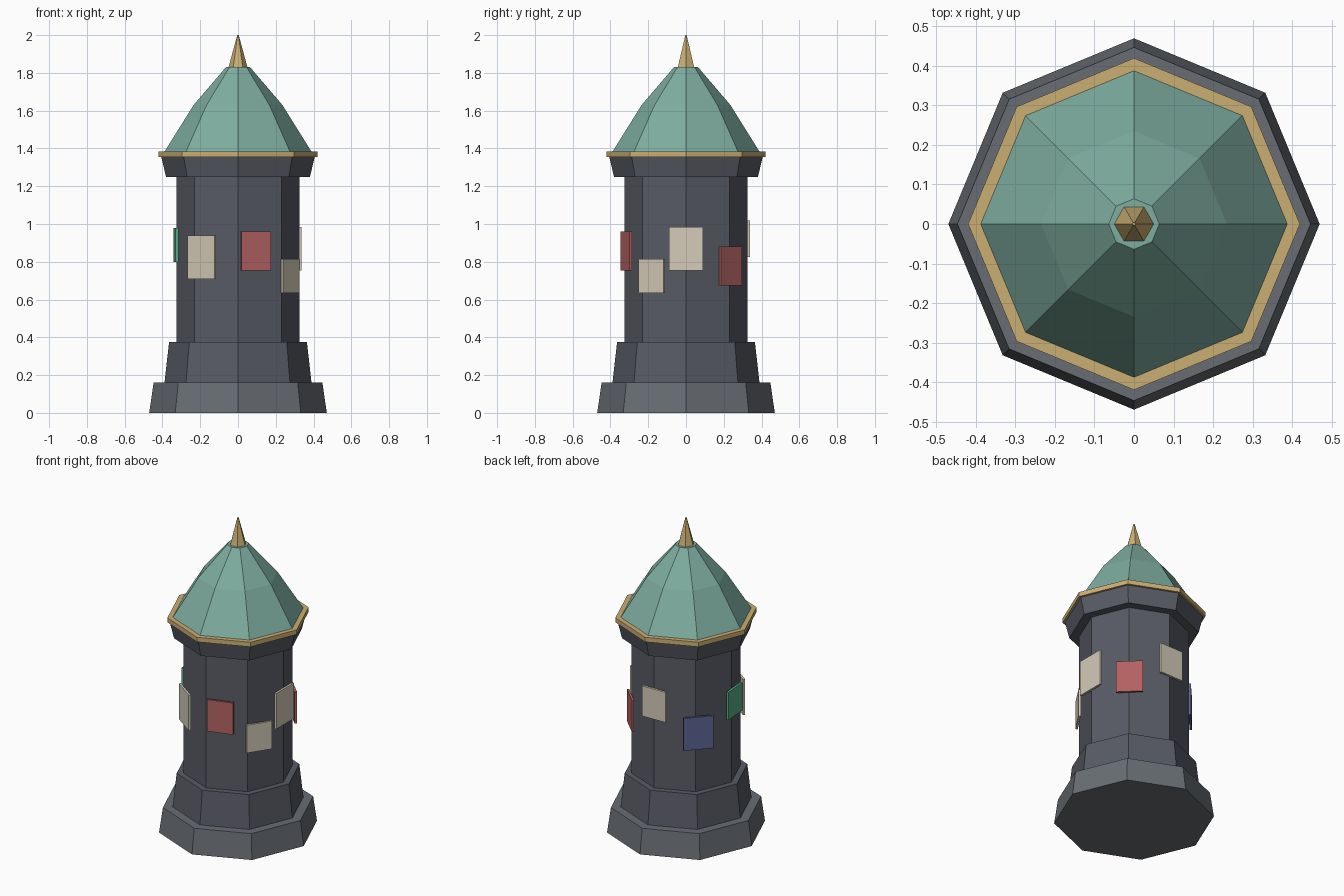
import bpy, bmesh
from math import cos, sin, pi, radians
from mathutils import Matrix

if "Cube" in bpy.data.objects:
    bpy.data.objects.remove(bpy.data.objects["Cube"])


def material(name, rgb):
    m = bpy.data.materials.new(name)
    m.diffuse_color = (*rgb, 1)
    m.use_nodes = True
    m.node_tree.nodes["Principled BSDF"].inputs["Base Color"].default_value = m.diffuse_color
    return m


STONE = material("dark_stone", (0.10, 0.105, 0.13))
BASE = material("base_stone", (0.14, 0.155, 0.175))
COPPER = material("green_copper", (0.21, 0.42, 0.35))
GOLD = material("gold", (0.60, 0.43, 0.17))
CREAM = material("cream_paper", (0.66, 0.60, 0.48))
RED = material("red_paper", (0.45, 0.12, 0.12))
BLUE = material("blue_paper", (0.11, 0.13, 0.30))
GREEN = material("green_paper", (0.10, 0.42, 0.25))


def finish(name, bm, mat):
    bmesh.ops.recalc_face_normals(bm, faces=bm.faces)
    me = bpy.data.meshes.new(name)
    bm.to_mesh(me)
    bm.free()
    me.materials.append(mat)
    ob = bpy.data.objects.new(name, me)
    bpy.context.collection.objects.link(ob)


def tower(name, profile, mat, sides=8):
    """Closed faceted solid from (radius, z) pairs, first corner on +x."""
    bm = bmesh.new()
    rings = [[bm.verts.new((r * cos(2 * pi * i / sides), r * sin(2 * pi * i / sides), z))
              for i in range(sides)] for r, z in profile]
    for a, b in zip(rings, rings[1:]):
        for i in range(sides):
            j = (i + 1) % sides
            bm.faces.new((a[i], a[j], b[j], b[i]))
    bm.faces.new(rings[0])
    bm.faces.new(rings[-1])
    finish(name, bm, mat)


def poster(name, angle, width, height, z, mat, radius=0.33, thick=0.014):
    """Thin panel facing outward at the given angle round the column."""
    bm = bmesh.new()
    bmesh.ops.create_cube(bm, size=1, matrix=(
        Matrix.Rotation(radians(angle), 4, 'Z')
        @ Matrix.Translation((radius, 0, z))
        @ Matrix.Diagonal((thick, width, height, 1))))
    finish(name, bm, mat)


# Stepped base and column
tower("base", [(0.47, 0), (0.447, 0.16)], BASE)
tower("plinth", [(0.389, 0.16), (0.365, 0.375)], STONE)
tower("column", [(0.325, 0.375), (0.325, 1.25)], STONE)

# Cornice and gold trim
tower("cornice", [(0.381, 1.25), (0.406, 1.355)], STONE)
tower("trim_band", [(0.42, 1.355), (0.42, 1.385)], GOLD)

# Roof and six-sided finial
tower("roof", [(0.388, 1.385), (0.235, 1.63), (0.064, 1.83)], COPPER)
tower("finial", [(0.05, 1.83), (0.004, 2.0)], GOLD, sides=6)

# Posters round the column: angle, width, height, centre z, colour
posters = [
    (-125.6, 0.175, 0.23, 0.825, CREAM),
    (-73.3, 0.162, 0.205, 0.857, RED),
    (-33.2, 0.157, 0.18, 0.725, CREAM),
    (0, 0.18, 0.23, 0.87, CREAM),
    (45.4, 0.158, 0.205, 0.778, RED),
    (91, 0.166, 0.195, 0.922, CREAM),
    (137.7, 0.181, 0.21, 0.757, BLUE),
    (184.5, 0.16, 0.18, 0.89, GREEN),
]
for n, args in enumerate(posters, 1):
    poster(f"poster_{n}", *args)
